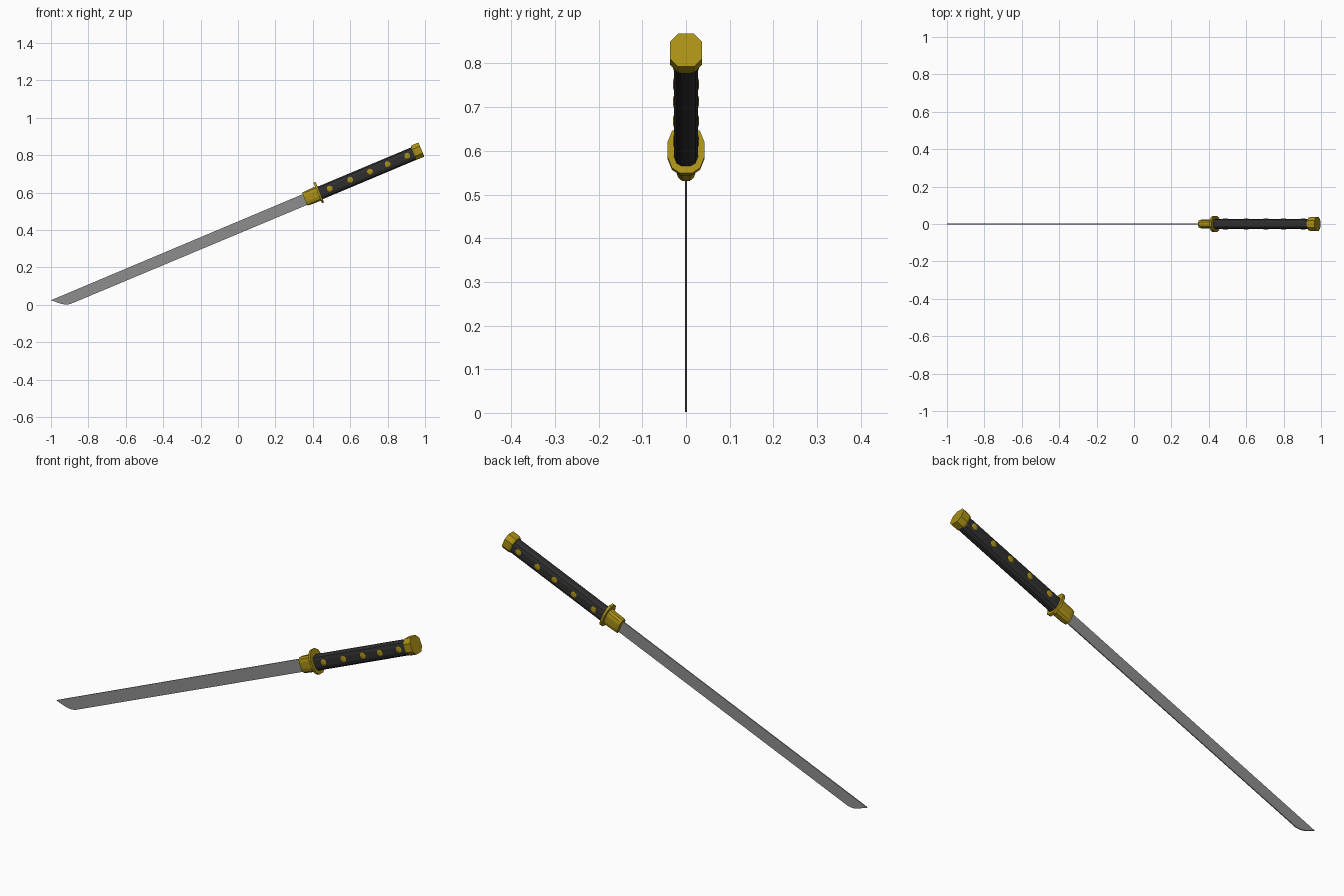
import bpy, bmesh, math
from mathutils import Matrix

if "Cube" in bpy.data.objects:
    bpy.data.objects.remove(bpy.data.objects["Cube"])

# Local frame: X runs from the tip to the pommel, Z is across the blade.
PLACE = Matrix.Translation((-1.0, 0, 0.025)) @ Matrix.Rotation(-math.radians(22.8), 4, 'Y')


def material(name, rgb):
    m = bpy.data.materials.new(name)
    m.diffuse_color = (*rgb, 1)
    m.use_nodes = True
    m.node_tree.nodes["Principled BSDF"].inputs["Base Color"].default_value = m.diffuse_color
    return m


STEEL = material("steel grey", (0.27, 0.27, 0.27))
GOLD = material("gold", (0.40, 0.28, 0.008))
BLACK = material("dark grip", (0.028, 0.028, 0.028))


def loft(name, rings, mat):
    """Skin equal-length rings of points and cap both ends."""
    bm = bmesh.new()
    loops = [[bm.verts.new(p) for p in r] for r in rings]
    n = len(loops[0])
    for a, b in zip(loops, loops[1:]):
        for i in range(n):
            j = (i + 1) % n
            bm.faces.new((a[i], a[j], b[j], b[i]))
    bm.faces.new(loops[0][::-1])
    bm.faces.new(loops[-1])
    bmesh.ops.recalc_face_normals(bm, faces=bm.faces)
    me = bpy.data.meshes.new(name)
    bm.to_mesh(me)
    bm.free()
    me.materials.append(mat)
    ob = bpy.data.objects.new(name, me)
    ob.matrix_world = PLACE
    bpy.context.collection.objects.link(ob)
    return ob


def oval(u, half_w, half_h, v=-0.028, n=12, power=1.0):
    """Cross-section at u; power below 1 makes it boxier."""
    ring = []
    for i in range(n):
        t = math.tau * (i + 0.5) / n
        c, s = math.cos(t), math.sin(t)
        ring.append((u, half_w * math.copysign(abs(c) ** power, c) / math.cos(math.pi / n) ** power,
                     v + half_h * math.copysign(abs(s) ** power, s) / math.cos(math.pi / n) ** power))
    return ring


# Blade: flat profile with a slanted tip
outline = [(0, 0), (0.043, -0.039), (0.062, -0.051), (0.086, -0.059),
           (1.50, -0.061), (1.50, 0.001)]
loft("blade", [[(u, y, v) for u, v in outline] for y in (-0.0025, 0.0025)], STEEL)

# Collar and guard
loft("collar", [oval(1.46, 0.021, 0.037, power=0.7), oval(1.475, 0.024, 0.039, power=0.7),
                oval(1.545, 0.025, 0.041, power=0.7)], GOLD)
loft("guard", [oval(1.537, 0.042, 0.059, v=-0.024, power=0.85),
               oval(1.549, 0.042, 0.059, v=-0.024, power=0.85)], GOLD)

# Grip
loft("grip", [oval(1.545, 0.027, 0.036, v=-0.029, power=0.7),
              oval(2.11, 0.027, 0.036, v=-0.029, power=0.7)], BLACK)

# Pommel cap
loft("pommel", [oval(2.092, 0.032, 0.038, v=-0.025, n=8, power=0.8),
                oval(2.102, 0.037, 0.041, v=-0.025, n=8, power=0.8),
                oval(2.138, 0.037, 0.041, v=-0.025, n=8, power=0.8)], GOLD)

# Studs on both sides of the grip
for k, u in enumerate((1.605, 1.724, 1.839, 1.941, 2.055)):
    for side, label in ((-1, "front"), (1, "back")):
        rings = []
        for y, r in ((0.020, 0.016), (0.0275, 0.016), (0.0295, 0.009)):
            rings.append([(u + r * math.cos(math.tau * i / 8), side * y,
                           -0.027 + r * math.sin(math.tau * i / 8)) for i in range(8)])
        loft(f"stud_{label}_{k + 1}", rings, GOLD)
